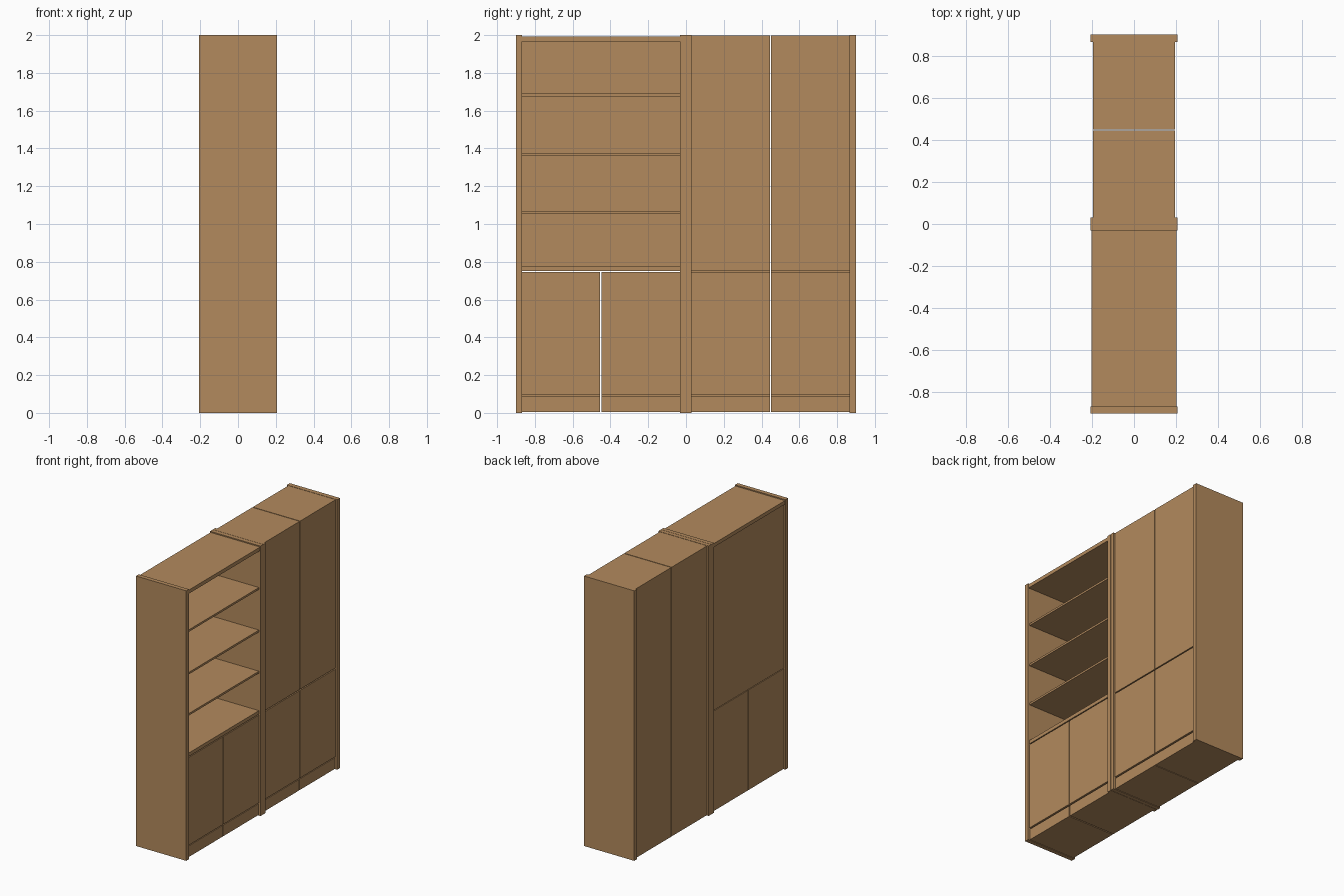
import bpy

if "Cube" in bpy.data.objects:
    bpy.data.objects.remove(bpy.data.objects["Cube"])

wood = bpy.data.materials.new("warm oak brown")
wood.diffuse_color = (0.45, 0.255, 0.11, 1.0)
wood.use_nodes = True
wood.node_tree.nodes["Principled BSDF"].inputs["Base Color"].default_value = wood.diffuse_color


def box(name, x0, x1, y0, y1, z0, z1):
    """Box from its limits along each axis."""
    bpy.ops.mesh.primitive_cube_add(
        size=1, location=((x0 + x1) / 2, (y0 + y1) / 2, (z0 + z1) / 2))
    ob = bpy.context.object
    ob.name = name
    ob.scale = (x1 - x0, y1 - y0, z1 - z0)
    bpy.ops.object.transform_apply(location=False, rotation=False, scale=True)
    ob.data.materials.append(wood)
    return ob


OUT = 0.206      # half depth of the upright panels
FACE = 0.194     # half depth of doors and carcasses
BODY = 0.176     # front of the carcass behind the doors

# Upright side panels: two ends and a doubled pair in the middle
for name, y0, y1 in (("left_end_panel", -0.9, -0.868),
                     ("middle_panel_a", -0.032, -0.001),
                     ("middle_panel_b", 0.001, 0.03),
                     ("right_end_panel", 0.866, 0.9)):
    box(name, -OUT, OUT, y0, y1, 0, 2)

# Open shelf bay: back, top board and shelves
L0, L1 = -0.868, -0.032
box("shelf_back", -FACE, -FACE + 0.012, L0, L1, 0.75, 1.97)
box("shelf_top", -0.203, 0.203, L0, L1, 1.965, 1.992)
box("cupboard_top", -FACE, FACE, L0, L1, 0.752, 0.778)
for i, z in enumerate((1.055, 1.36, 1.675)):
    box(f"shelf_{i + 1}", -FACE + 0.012, FACE, L0, L1, z, z + 0.015)


# Closed columns: carcass, plinth and doors
def column(name, y0, y1, top, splits):
    box(name + "_carcass", -FACE, BODY, y0, y1, 0.004, top)
    box(name + "_plinth", BODY, FACE - 0.004, y0, y1, 0.004, 0.086)
    for i, (z0, z1) in enumerate(splits):
        box(f"{name}_door_{i + 1}", BODY, FACE, y0, y1, z0, z1)


low = [(0.095, 0.745)]
tall = [(0.095, 0.744), (0.752, 1.998)]
column("left_cupboard_a", L0, -0.455, 0.745, low)
column("left_cupboard_b", -0.447, L1, 0.745, low)
column("wardrobe_a", 0.03, 0.445, 1.998, tall)
column("wardrobe_b", 0.45, 0.866, 1.998, tall)
